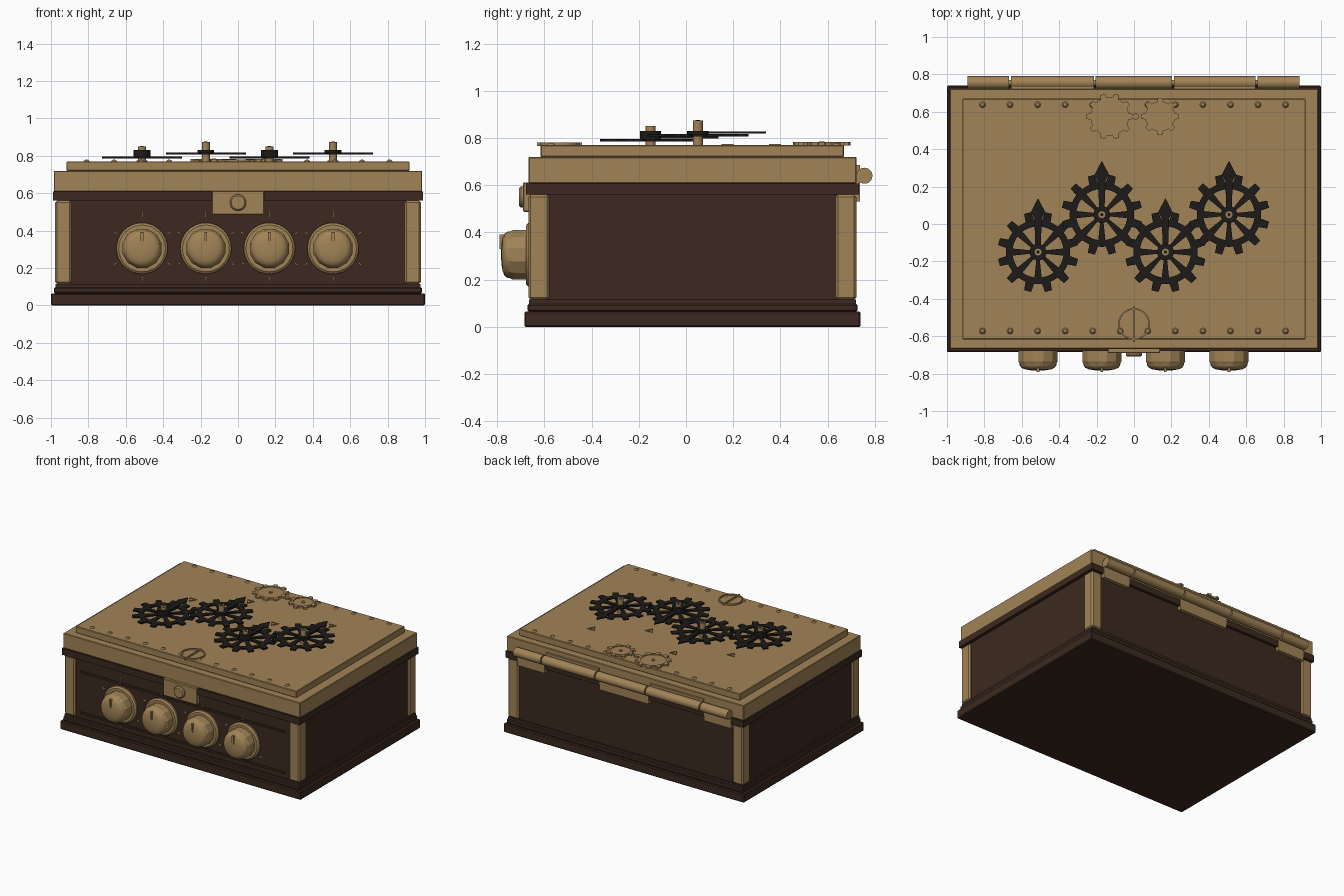
import bpy, bmesh
from math import sin, cos, pi, radians
from mathutils import Matrix, Vector

if "Cube" in bpy.data.objects:
    bpy.data.objects.remove(bpy.data.objects["Cube"])


def material(name, rgb):
    m = bpy.data.materials.new(name)
    m.use_nodes = True
    m.diffuse_color = (*rgb, 1)
    m.node_tree.nodes["Principled BSDF"].inputs["Base Color"].default_value = (*rgb, 1)
    return m


BRASS = material("brass", (0.36, 0.23, 0.095))
WOOD = material("dark_wood", (0.045, 0.022, 0.014))
IRON = material("black_iron", (0.012, 0.011, 0.010))
FRONT = Matrix.Rotation(pi / 2, 4, "X")      # local z points out of the front
FACE_Y = -0.655


def finish(bm, name, mat, matrix=Matrix(), smooth=False):
    bmesh.ops.recalc_face_normals(bm, faces=bm.faces)
    mesh = bpy.data.meshes.new(name)
    bm.to_mesh(mesh)
    bm.free()
    mesh.materials.append(mat)
    ob = bpy.data.objects.new(name, mesh)
    bpy.context.collection.objects.link(ob)
    ob.matrix_world = matrix
    if smooth:
        bpy.ops.object.select_all(action="DESELECT")
        ob.select_set(True)
        bpy.context.view_layer.objects.active = ob
        bpy.ops.object.shade_smooth_by_angle(angle=radians(35))
    return ob


def box(name, mat, x, y, z, bevel=0):
    bm = bmesh.new()
    bmesh.ops.create_cube(bm, size=1)
    for v in bm.verts:
        v.co = Vector([(a + b) / 2 + c * (b - a) for (a, b), c in zip((x, y, z), v.co)])
    ob = finish(bm, name, mat)
    if bevel:
        mod = ob.modifiers.new("edge", "BEVEL")
        mod.width, mod.segments = bevel, 1
    return ob


def extrude(bm, height):
    new = bmesh.ops.extrude_face_region(bm, geom=bm.faces[:])["geom"]
    bmesh.ops.translate(bm, vec=(0, 0, height),
                        verts=[g for g in new if isinstance(g, bmesh.types.BMVert)])


def prism(name, mat, points, height, matrix):
    bm = bmesh.new()
    bm.faces.new([bm.verts.new((*p, 0)) for p in points])
    extrude(bm, height)
    return finish(bm, name, mat, matrix)


def lathe(name, mat, profile, matrix, steps=32):
    bm = bmesh.new()
    verts = [bm.verts.new((r, 0, z)) for r, z in profile]
    edges = [bm.edges.new(pair) for pair in zip(verts, verts[1:])]
    bmesh.ops.spin(bm, geom=verts + edges, cent=(0, 0, 0), axis=(0, 0, 1),
                   angle=2 * pi, steps=steps)
    bmesh.ops.remove_doubles(bm, verts=bm.verts, dist=0.0002)
    return finish(bm, name, mat, matrix, smooth=steps > 12)


def rod(name, mat, radius, height, matrix, steps=24):
    return lathe(name, mat, [(0, 0), (radius, 0), (radius, height), (0, height)], matrix, steps)


def ring(name, mat, outer, inner, height, matrix):
    """Flat ring; outer is a list of (angle, radius)."""
    bm = bmesh.new()
    loops = [[bm.verts.new((cos(a) * (inner or r), sin(a) * (inner or r), 0)) for a, r in outer]
             for inner in (None, inner)]
    for i in range(len(outer)):
        bm.faces.new((loops[0][i - 1], loops[0][i], loops[1][i], loops[1][i - 1]))
    extrude(bm, height)
    return finish(bm, name, mat, matrix)


def teeth(count, root, tip, phase=0):
    pitch = 2 * pi / count
    steps = ((-0.26, root), (-0.17, tip), (0.17, tip), (0.26, root), (0.38, root), (0.5, root), (0.62, root))
    return [(phase + (i + f) * pitch, r) for i in range(count) for f, r in steps]


def circle(radius, n=40):
    return [(2 * pi * i / n, radius) for i in range(n)]


def at(x, y, z):
    return Matrix.Translation((x, y, z))


def spin(angle):
    return Matrix.Rotation(angle, 4, "Z")


# Wooden case, plinth and brass lid
box("plinth", WOOD, (-1, 1), (-0.685, 0.74), (0, 0.065), 0.006)
box("plinth_step", WOOD, (-0.985, 0.985), (-0.672, 0.727), (0.065, 0.097), 0.006)
box("plinth_moulding", WOOD, (-0.975, 0.975), (-0.665, 0.72), (0.097, 0.115))
box("case_body", WOOD, (-0.965, 0.965), (FACE_Y, 0.71), (0.11, 0.57))
box("case_rim", WOOD, (-0.99, 0.99), (-0.678, 0.732), (0.56, 0.608))
box("lid", BRASS, (-0.985, 0.985), (-0.668, 0.722), (0.608, 0.72), 0.004)
box("lid_plate", BRASS, (-0.917, 0.917), (-0.617, 0.67), (0.72, 0.77), 0.004)

# Corner brackets and front trim
for side in (-1, 1):
    for label, y in (("front", (-0.668, -0.58)), ("back", (0.633, 0.722))):
        box(label + "_corner_bracket", BRASS, sorted((side * 0.89, side * 0.978)), y,
            (0.115, 0.56), 0.01)
for z in (0.155, 0.462):
    box("front_trim", WOOD, (-0.85, 0.85), (FACE_Y - 0.008, FACE_Y), (z - 0.007, z + 0.007))

# Latch
box("latch_plate", BRASS, (-0.14, 0.14), (-0.69, -0.655), (0.487, 0.612), 0.003)
latch = at(0, -0.688, 0.55) @ FRONT
lathe("latch_button", BRASS, [(0, 0), (0.044, 0), (0.044, 0.012), (0.036, 0.02), (0, 0.02)], latch)

# Hinge
hinge = [(-0.89, -0.667), (-0.657, -0.215), (-0.205, 0.203), (0.213, 0.65), (0.66, 0.885)]
for i, (a, b) in enumerate(hinge):
    rod("hinge_knuckle", BRASS, 0.034, b - a,
        at(a, 0.756, 0.64) @ Matrix.Rotation(pi / 2, 4, "Y"))
    box("hinge_leaf", BRASS, (a, b), (0.705, 0.737), (0.64, 0.686) if i % 2 else (0.53, 0.65))
rod("hinge_pin", BRASS, 0.015, 1.77, at(-0.888, 0.756, 0.64) @ Matrix.Rotation(pi / 2, 4, "Y"))

# Control knobs with dial marks
DIALS = [(-0.513, -0.15, False), (-0.172, 0.05, True), (0.168, -0.15, False), (0.508, 0.05, True)]
for x, _, _ in DIALS:
    base = at(x, FACE_Y, 0.305) @ FRONT
    lathe("knob_skirt", BRASS, [(0, 0), (0.137, 0), (0.137, 0.012), (0.125, 0.022), (0, 0.022)], base)
    lathe("knob_grip", BRASS, [(0, 0.02), (0.108, 0.02), (0.108, 0.08), (0.098, 0.1), (0, 0.1)],
          base @ spin(pi / 12), 12)
    lathe("knob_dome", BRASS, [(0.1, 0.085), (0.098, 0.1), (0.09, 0.113), (0.07, 0.122),
                               (0.04, 0.127), (0, 0.129)], base)
    prism("knob_pointer", BRASS, [(-0.007, 0.025), (0.007, 0.025), (0.007, 0.085), (-0.007, 0.085)],
          0.025, base @ at(0, 0, 0.11))
    for k in range(6):
        inner, outer = (0.165, 0.2) if k == 0 else (0.156, 0.176)
        prism("dial_mark", BRASS, [(-0.004, inner), (0.004, inner), (0.004, outer), (-0.004, outer)],
              0.012, base @ spin(k * pi / 3))

# Black gear dials on the lid
for x, y, high in DIALS:
    z = 0.807 if high else 0.786
    here = at(x, y, z)
    ring("dial_gear_rim", IRON, teeth(12, 0.172, 0.217, pi / 12), 0.137, 0.01, here)
    for k in range(8):
        prism("dial_gear_spoke", IRON, [(-0.008, 0.03), (0.008, 0.03), (0.02, 0.145), (-0.02, 0.145)],
              0.01, here @ spin(k * pi / 4))
    prism("dial_hand", IRON, [(-0.014, 0.02), (0.014, 0.02), (0.02, 0.18), (0.038, 0.215),
                              (0, 0.288), (-0.038, 0.215), (-0.02, 0.18)],
          0.008, here @ at(0, 0, 0.012))
    rod("dial_hub", IRON, 0.045, 0.83 - z, here)
    rod("dial_shaft", BRASS, 0.021, (0.875 if high else 0.85) - 0.765, at(x, y, 0.765), 16)
    rod("shaft_tip", IRON, 0.009, 0.002, at(x, y, 0.8745 if high else 0.8495), 12)
    ring("index_triangle", BRASS, [(-pi / 2 + k * 2 * pi / 3, 0.034) for k in range(3)], 0.025,
         0.006, at(x, y + 0.335, 0.769))

# Rivets along the lid
for i in range(12):
    for y in (-0.572, 0.638):
        lathe("rivet", BRASS, [(0.018, 0), (0.01, 0.009), (0, 0.011)],
              at(-0.81 + i * 0.1473, y, 0.769), 8)

# Ornamental brass gears
for x, count, root, tip in ((-0.13, 10, 0.103, 0.124), (0.14, 8, 0.08, 0.1)):
    here = at(x, 0.575, 0.769)
    ring("ornament_gear", BRASS, teeth(count, root, tip), root * 0.86, 0.014, here)
    rod("ornament_gear_web", BRASS, root * 0.87, 0.009, here, 32)
    rod("ornament_gear_hub", BRASS, 0.012, 0.016, here, 16)
rod("ornament_stud", BRASS, 0.018, 0.012, at(0.008, 0.575, 0.769), 8)

# Ring emblem with crossbar
ring("emblem_ring", BRASS, circle(0.085), 0.077, 0.012, at(0, -0.535, 0.769))
box("emblem_bar", BRASS, (-0.005, 0.005), (-0.632, -0.44), (0.765, 0.78))
